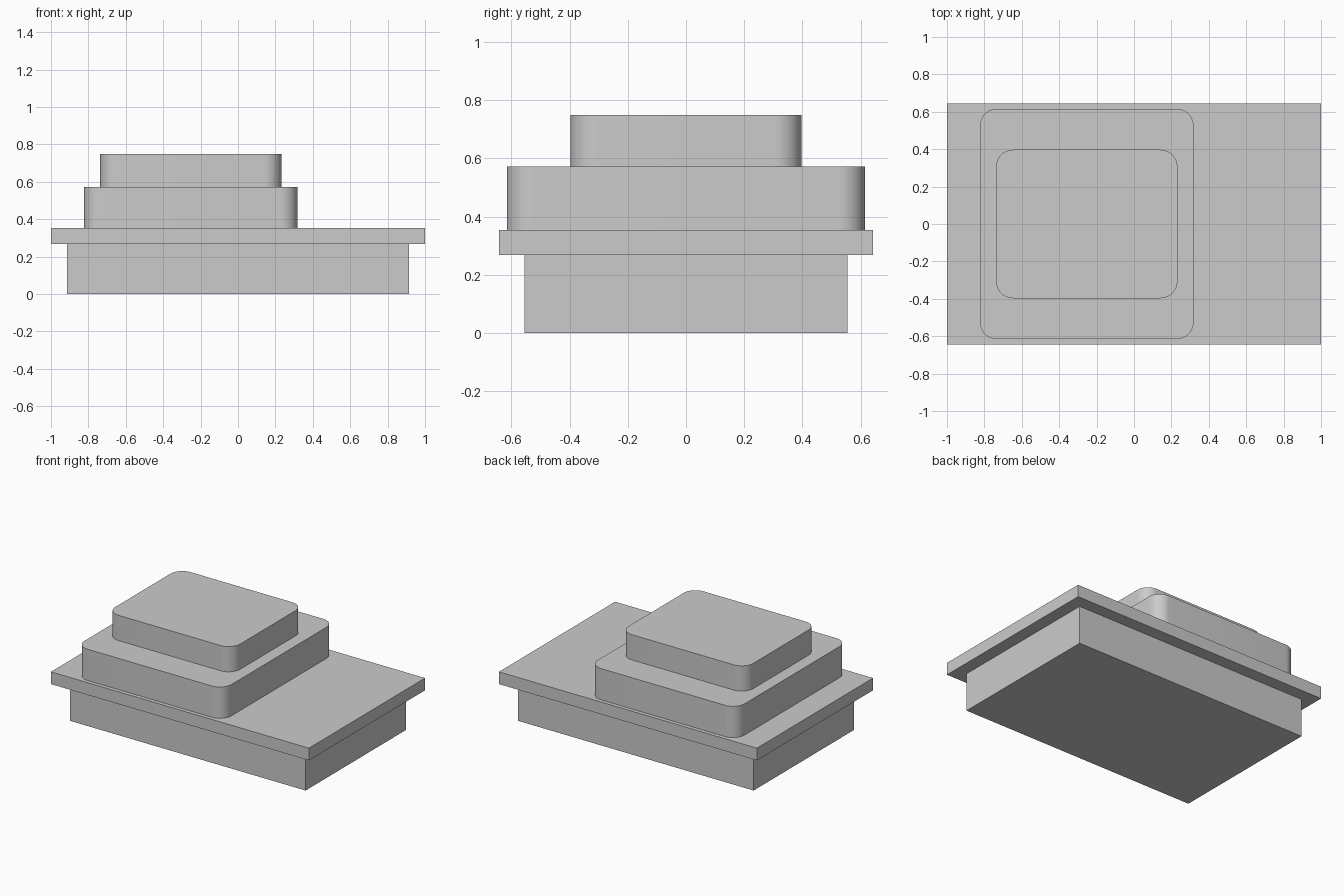
import bpy
import bmesh
import math

cube = bpy.data.objects.get("Cube")
if cube:
    bpy.data.objects.remove(cube, do_unlink=True)

# Single plain grey
grey = bpy.data.materials.new("plain grey")
grey.use_nodes = True
colour = (0.6, 0.6, 0.6, 1)
grey.diffuse_color = colour
grey.node_tree.nodes["Principled BSDF"].inputs["Base Color"].default_value = colour


def block(name, x0, x1, half_y, z0, z1, radius=0):
    """Box between the limits, with optional rounded upright corners."""
    bm = bmesh.new()
    bmesh.ops.create_cube(bm, size=1)
    for v in bm.verts:
        v.co.x = x1 if v.co.x > 0 else x0
        v.co.y = half_y if v.co.y > 0 else -half_y
        v.co.z = z1 if v.co.z > 0 else z0
    if radius:
        upright = [e for e in bm.edges
                   if abs(e.verts[0].co.z - e.verts[1].co.z) > 0.01]
        bmesh.ops.bevel(bm, geom=upright, offset=radius, segments=12,
                        profile=0.5, affect='EDGES')
    mesh = bpy.data.meshes.new(name)
    bm.to_mesh(mesh)
    bm.free()
    mesh.materials.append(grey)
    obj = bpy.data.objects.new(name, mesh)
    bpy.context.collection.objects.link(obj)
    if radius:
        bpy.ops.object.select_all(action='DESELECT')
        obj.select_set(True)
        bpy.context.view_layer.objects.active = obj
        bpy.ops.object.shade_smooth_by_angle(angle=math.radians(30))
    return obj


# Square-cornered base and overhanging plate
block("base", -0.913, 0.913, 0.555, 0, 0.268)
block("plate", -1, 1, 0.643, 0.268, 0.354)

# Rounded tiers set towards one end
block("lower_tier", -0.823, 0.318, 0.616, 0.354, 0.573, 0.09)
block("upper_tier", -0.737, 0.232, 0.397, 0.573, 0.75, 0.09)
